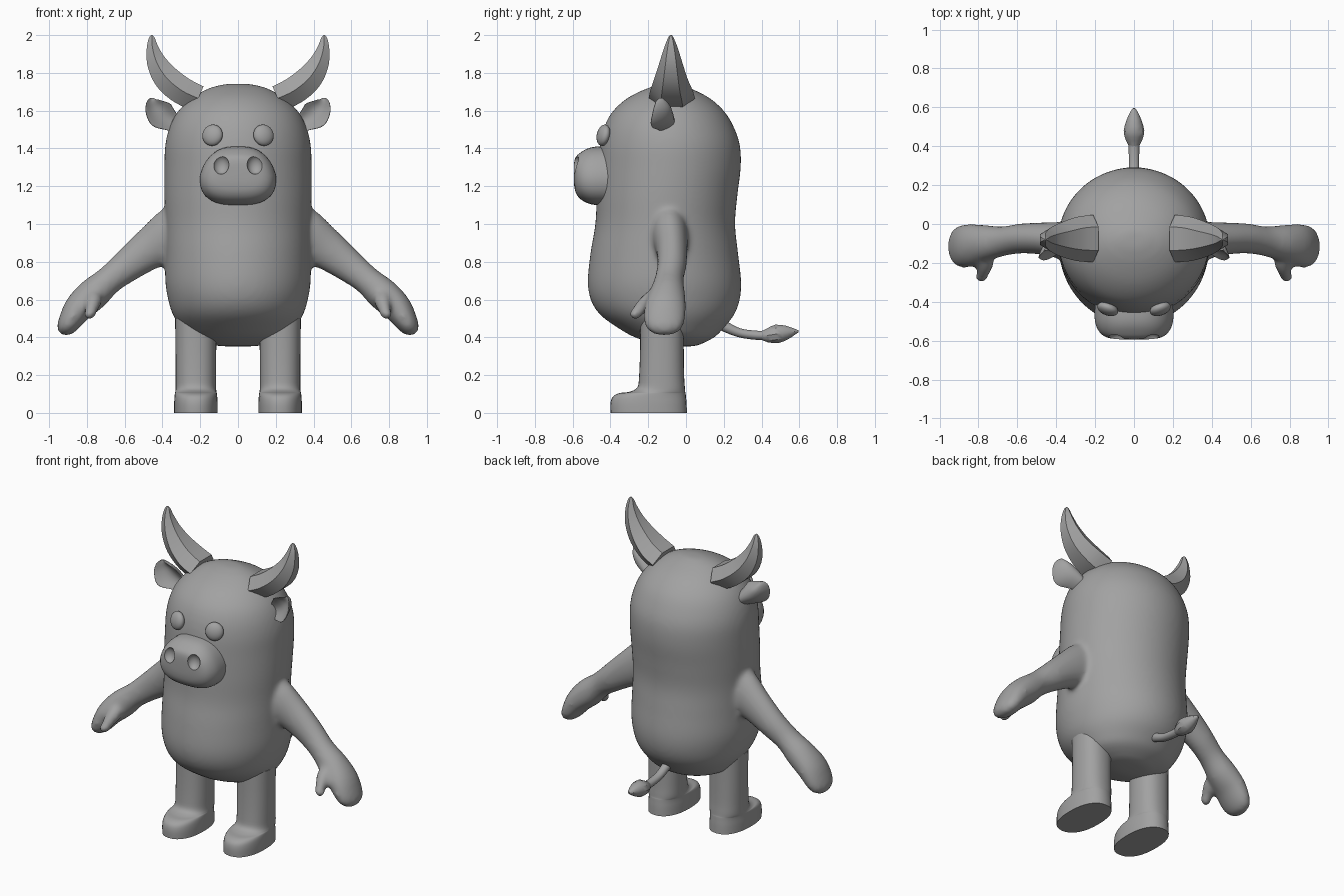
import bpy, bmesh
from math import cos, sin, pi, radians
from mathutils import Vector

cube = bpy.data.objects.get("Cube")
if cube:
    bpy.data.objects.remove(cube)

grey = bpy.data.materials.new("soft_grey")
grey.use_nodes = True
grey.diffuse_color = (0.36, 0.36, 0.36, 1)
grey.node_tree.nodes["Principled BSDF"].inputs["Base Color"].default_value = grey.diffuse_color

X, Y, Z = Vector((1, 0, 0)), Vector((0, 1, 0)), Vector((0, 0, 1))


def activate(ob):
    bpy.ops.object.select_all(action='DESELECT')
    ob.select_set(True)
    bpy.context.view_layer.objects.active = ob


def shade(ob, angle=35):
    activate(ob)
    bpy.ops.object.shade_smooth_by_angle(angle=radians(angle))


def resample(sections, steps):
    """Catmull-Rom interpolation through the section tuples."""
    rows = [Vector(s) for s in sections]
    out = []
    for i in range(len(rows) - 1):
        a, b, c = rows[max(i - 1, 0)], rows[i], rows[i + 1]
        d = rows[min(i + 2, len(rows) - 1)]
        for k in range(steps):
            t = k / steps
            out.append(b + (c - a) * t / 2 + (a * 2 - b * 5 + c * 4 - d) * t * t / 2
                       + (b * 3 - a - c * 3 + d) * t ** 3 / 2)
    return out + [rows[-1]]


def loft(name, sections, side, sides=32, steps=4, axis=None, power=2, flip=1, curl=0, lean=0):
    """Skin of rings; each section is x, y, z, radius along side, radius across."""
    rows = resample(sections, steps)
    bm = bmesh.new()
    rings = []
    for i, r in enumerate(rows):
        ahead, behind = rows[min(i + 1, len(rows) - 1)], rows[max(i - 1, 0)]
        tangent = axis or Vector((ahead - behind)[:3]).normalized()
        across = tangent.cross(side).normalized()
        ring = []
        for k in range(sides):
            c, s = cos(2 * pi * k / sides), sin(2 * pi * k / sides)
            u = abs(c) ** (2 / power) * (1 if c > 0 else -1) * max(r[3], 0.002)
            v = abs(s) ** (2 / power) * (1 if s > 0 else -1) * max(r[4], 0.002)
            u -= curl * s * s * r[4] + lean * v
            p = Vector(r[:3]) + side * u + across * v
            ring.append(bm.verts.new((p.x * flip, p.y, p.z)))
        rings.append(ring)
    for lower, upper in zip(rings, rings[1:]):
        for k in range(sides):
            j = (k + 1) % sides
            bm.faces.new((lower[k], lower[j], upper[j], upper[k]))
    bm.faces.new(rings[0])
    bm.faces.new(rings[-1])
    bmesh.ops.recalc_face_normals(bm, faces=bm.faces)
    mesh = bpy.data.meshes.new(name)
    bm.to_mesh(mesh)
    bm.free()
    mesh.materials.append(grey)
    ob = bpy.data.objects.new(name, mesh)
    bpy.context.collection.objects.link(ob)
    shade(ob)
    return ob


def upright(profile, x=0):
    """Turn height, half width, front, back rows into sections."""
    return [(x, (f + b) / 2, z, w, (b - f) / 2) for z, w, f, b in profile]


def ball(name, place, size, turn=(0, 0, 0)):
    bpy.ops.mesh.primitive_uv_sphere_add(segments=32, ring_count=16, location=place, rotation=turn)
    ob = bpy.context.object
    ob.name = name
    ob.scale = size
    ob.data.materials.append(grey)
    shade(ob)
    return ob


# Torso and head in one rounded form
body = loft("body", upright([
    (.352, .06, -.06, .03), (.36, .14, -.14, .07), (.4, .25, -.27, .15), (.45, .3, -.36, .2),
    (.52, .345, -.455, .255), (.6, .37, -.505, .285), (.7, .385, -.52, .292),
    (.85, .385, -.505, .275), (1, .385, -.48, .26), (1.15, .39, -.473, .272),
    (1.3, .39, -.465, .29), (1.42, .385, -.455, .285), (1.52, .36, -.43, .25),
    (1.6, .315, -.385, .2), (1.67, .24, -.305, .12), (1.72, .15, -.2, .02),
    (1.742, .06, -.12, -.04)]), X, sides=64, axis=Z)

# Arms and thumbs, merged into the body with soft joints
limbs = [body]
for flip in (1, -1):
    limbs.append(loft("arm", [
        (.28, -.09, .98, .1, .15), (.37, -.085, .925, .095, .14), (.47, -.075, .865, .083, .11),
        (.585, -.075, .78, .077, .088), (.68, -.09, .705, .077, .076), (.765, -.1, .63, .095, .086),
        (.84, -.11, .56, .11, .078), (.89, -.115, .485, .108, .062), (.918, -.115, .44, .085, .045),
        (.93, -.115, .415, .035, .018)], Y, flip=flip))
    limbs.append(loft("thumb", [
        (.77, -.13, .63, .05, .05), (.765, -.2, .59, .045, .045), (.775, -.245, .55, .035, .035),
        (.785, -.275, .515, .03, .03), (.79, -.288, .5, .012, .012)], X, sides=16, flip=flip))
activate(body)
for ob in limbs:
    ob.select_set(True)
bpy.ops.object.join()
remesh = body.modifiers.new("merge", 'REMESH')
remesh.mode = 'VOXEL'
remesh.voxel_size = 0.014
relax = body.modifiers.new("relax", 'SMOOTH')
relax.factor = 0.5
relax.iterations = 10
for mod in ("merge", "relax"):
    bpy.ops.object.modifier_apply(modifier=mod)
shade(body, 80)

# Snout with two hollow nostrils
snout = loft("snout", [
    (0, -.38, 1.255, .2, .155), (0, -.47, 1.255, .204, .155), (0, -.52, 1.255, .197, .145),
    (0, -.56, 1.255, .175, .122), (0, -.583, 1.26, .14, .095), (0, -.592, 1.265, .09, .06),
    (0, -.594, 1.265, .02, .015)], X, sides=48, axis=-Y, power=2.7)
for v in snout.data.vertices:
    rise = max(v.co.z - 1.25, 0)
    v.co.x *= 1 - 1.4 * rise
for flip in (1, -1):
    cutter = ball("nostril_cutter", (.09 * flip, -.595, 1.315), (.042, .04, .052))
    cut = snout.modifiers.new("nostril", 'BOOLEAN')
    cut.operation = 'DIFFERENCE'
    cut.solver = 'EXACT'
    cut.object = cutter
    activate(snout)
    bpy.ops.object.modifier_apply(modifier=cut.name)
    bpy.data.objects.remove(cutter)
shade(snout)

# Paired parts
for flip, tag in ((1, "left"), (-1, "right")):
    ball(tag + "_eye", (.135 * flip, -.437, 1.47), (.056, .032, .057),
         (radians(-12), 0, radians(20 * flip)))

    # Leg with a flat-soled foot
    loft(tag + "_leg", upright([
        (0, .115, -.4, .005), (.05, .115, -.4, .003), (.085, .113, -.388, 0),
        (.104, .111, -.355, -.002), (.112, .109, -.3, -.004), (.135, .107, -.258, -.006),
        (.2, .107, -.248, -.01), (.35, .108, -.243, -.012), (.5, .11, -.243, -.012)], .223),
        X, axis=Z, power=2.3, flip=flip)

    # Faceted curved horn
    loft(tag + "_horn", [
        (.21, -.075, 1.665, .122, .08), (.295, -.077, 1.705, .113, .084),
        (.375, -.08, 1.77, .088, .08), (.428, -.08, 1.85, .062, .062),
        (.452, -.08, 1.93, .037, .037), (.456, -.08, 1.985, .015, .018),
        (.455, -.08, 2, .004, .004)], Y, sides=6, flip=flip)

    # Cupped leaf-shaped ear
    loft(tag + "_ear", [
        (.31, -.08, 1.51, .02, .03), (.36, -.085, 1.545, .023, .055), (.405, -.095, 1.578, .024, .075),
        (.437, -.105, 1.615, .022, .06), (.453, -.12, 1.648, .016, .035), (.455, -.13, 1.668, .005, .008)],
        Y, sides=24, flip=flip, curl=.9, lean=-.3)

# Tail with a pointed tuft
loft("tail", [
    (0, .12, .5, .028, .028), (0, .2, .46, .028, .028), (0, .28, .425, .027, .024),
    (0, .36, .412, .027, .024), (0, .42, .41, .028, .025)], X, sides=16)
loft("tail_tuft", [
    (0, .395, .412, .022, .022), (0, .43, .41, .042, .038), (0, .48, .418, .053, .052),
    (0, .535, .425, .038, .038), (0, .575, .43, .02, .017), (0, .595, .432, .006, .006)], X, sides=10, steps=2)
